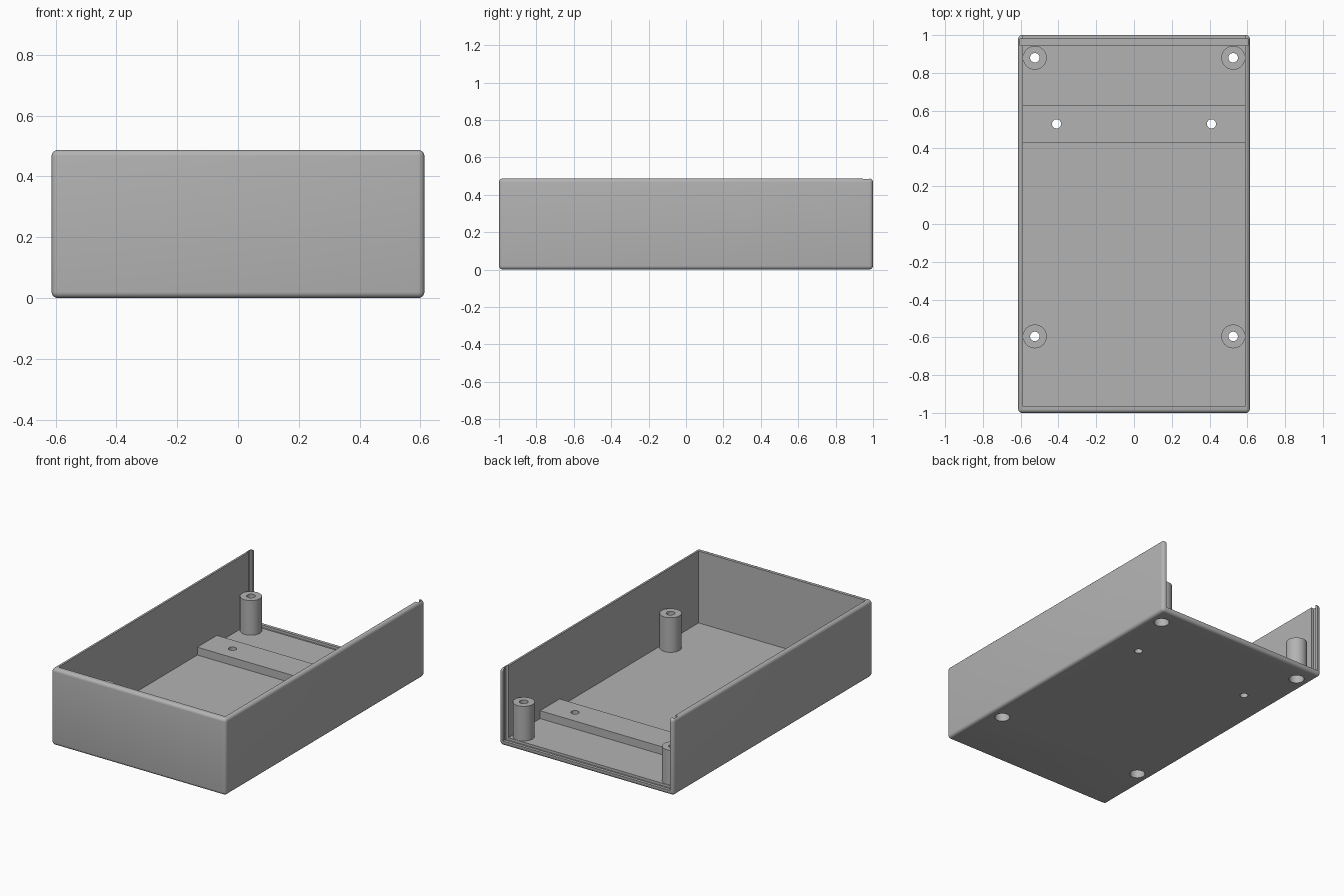
import bpy

# Remove the default cube only
if "Cube" in bpy.data.objects:
    bpy.data.objects.remove(bpy.data.objects["Cube"], do_unlink=True)

WIDTH, LENGTH, HEIGHT = 1.226, 2.0, 0.487
INNER_X, INNER_FRONT, FLOOR = 0.587, -0.965, 0.03
POST_TOP = 0.25
POSTS = [(s * 0.525, y) for s in (-1, 1) for y in (-0.595, 0.88)]
BAR_HOLES = [(s * 0.41, 0.53) for s in (-1, 1)]

grey = bpy.data.materials.new("plain grey plastic")
grey.use_nodes = True
COLOUR = (0.45, 0.45, 0.45, 1)
grey.diffuse_color = COLOUR
grey.node_tree.nodes["Principled BSDF"].inputs["Base Color"].default_value = COLOUR


def box(name, low, high):
    bpy.ops.mesh.primitive_cube_add(
        size=1, location=[(a + b) / 2 for a, b in zip(low, high)])
    ob = bpy.context.object
    ob.name = name
    ob.scale = [b - a for a, b in zip(low, high)]
    bpy.ops.object.transform_apply(location=False, rotation=False, scale=True)
    return ob


def cylinder(name, centre, radius, low, high):
    bpy.ops.mesh.primitive_cylinder_add(
        vertices=48, radius=radius, depth=high - low,
        location=(*centre, (low + high) / 2))
    ob = bpy.context.object
    ob.name = name
    return ob


def apply(ob, mod):
    bpy.ops.object.select_all(action='DESELECT')
    ob.select_set(True)
    bpy.context.view_layer.objects.active = ob
    bpy.ops.object.modifier_apply(modifier=mod.name)


def cut(ob, cutter):
    mod = ob.modifiers.new("cut", 'BOOLEAN')
    mod.operation, mod.solver, mod.object = 'DIFFERENCE', 'EXACT', cutter
    apply(ob, mod)
    bpy.data.objects.remove(cutter, do_unlink=True)


def finish(ob):
    ob.data.materials.clear()
    ob.data.materials.append(grey)
    bpy.ops.object.select_all(action='DESELECT')
    ob.select_set(True)
    bpy.context.view_layer.objects.active = ob
    bpy.ops.object.shade_smooth_by_angle(angle=0.6)


# Rounded tray, open at the top and back
tray = box("tray", (-WIDTH / 2, -LENGTH / 2, 0), (WIDTH / 2, LENGTH / 2, HEIGHT))
bevel = tray.modifiers.new("rounding", 'BEVEL')
bevel.width, bevel.segments = 0.02, 5
apply(tray, bevel)
cut(tray, box("cavity", (-INNER_X, INNER_FRONT, FLOOR), (INNER_X, 1.2, 1)))

# Slot for a sliding back panel, in the floor and both walls
cut(tray, box("slot", (-0.603, 0.945, 0.014), (0.603, 0.98, 1)))

# Screw and bar holes through the floor
for spot in POSTS:
    cut(tray, cylinder("screw_recess", spot, 0.045, -0.1, 0.1))
for spot in BAR_HOLES:
    cut(tray, cylinder("bar_hole", spot, 0.024, -0.1, 0.1))
finish(tray)

# Hollow screw posts with a wide recess from below
for i, spot in enumerate(POSTS):
    post = cylinder(f"screw_post_{i + 1}", spot, 0.063, FLOOR, POST_TOP)
    cut(post, cylinder("recess", spot, 0.045, -0.1, 0.15))
    cut(post, cylinder("bore", spot, 0.025, -0.1, 0.5))
    finish(post)

# Raised mounting bar across the floor
bar = box("mounting_bar", (-INNER_X, 0.43, FLOOR), (INNER_X, 0.627, 0.08))
for spot in BAR_HOLES:
    cut(bar, cylinder("bar_hole", spot, 0.024, -0.1, 0.2))
finish(bar)
